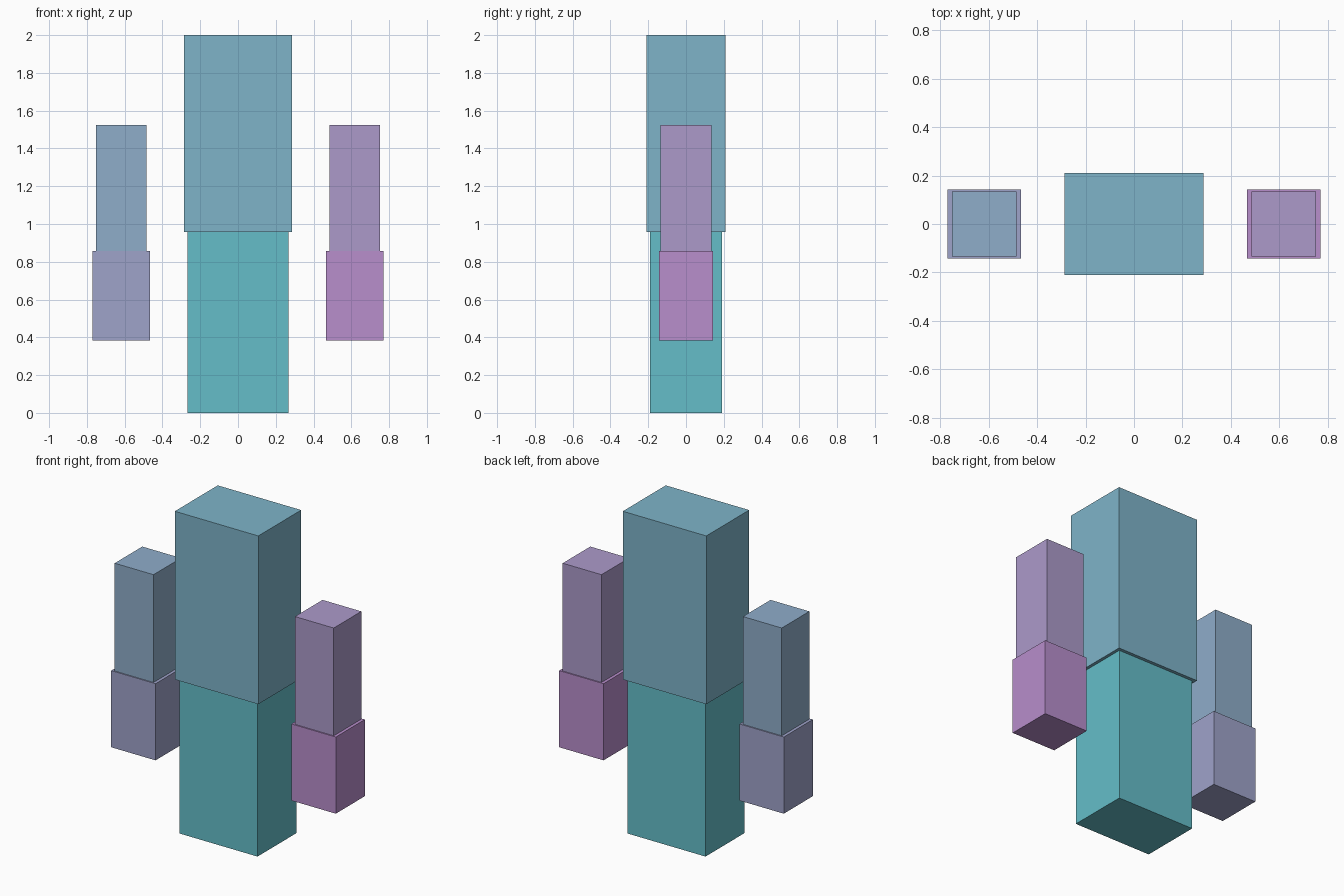
import bpy

if "Cube" in bpy.data.objects:
    bpy.data.objects.remove(bpy.data.objects["Cube"])


def material(name, rgb):
    """Flat material from display colour values (0-255), converted to linear."""
    def linear(c):
        c /= 255
        return c / 12.92 if c <= 0.04045 else ((c + 0.055) / 1.055) ** 2.4
    mat = bpy.data.materials.new(name)
    mat.diffuse_color = (*[linear(c) for c in rgb], 1)
    mat.use_nodes = True
    mat.node_tree.nodes["Principled BSDF"].inputs["Base Color"].default_value = mat.diffuse_color
    return mat


def block(name, x, half_x, half_y, z0, z1, mat):
    """Box centred on y = 0, spanning z0 to z1."""
    bpy.ops.mesh.primitive_cube_add(size=2, location=(x, 0, (z0 + z1) / 2))
    obj = bpy.context.object
    obj.name = name
    obj.scale = (half_x, half_y, (z1 - z0) / 2)
    bpy.ops.object.transform_apply(location=False, rotation=False, scale=True)
    obj.data.materials.append(mat)
    return obj


# Central column: lower block and slightly wider upper block
block("lower_body", 0, 0.267, 0.19, 0, 0.957, material("teal", (101, 190, 201)))
block("upper_body", 0, 0.286, 0.21, 0.957, 2, material("dusty_blue", (126, 180, 201)))

# Floating arms on both sides: slim upper block on a wider lower block
arm_colours = (
    ("left", -1, ("steel_blue", (143, 173, 202)), ("lavender", (159, 163, 202))),
    ("right", 1, ("soft_purple", (172, 154, 202)), ("orchid", (184, 142, 204))),
)
for side, sign, upper, lower in arm_colours:
    block(side + "_upper_arm", sign * 0.618, 0.133, 0.135, 0.857, 1.525, material(*upper))
    block(side + "_lower_arm", sign * 0.618, 0.152, 0.142, 0.382, 0.857, material(*lower))
